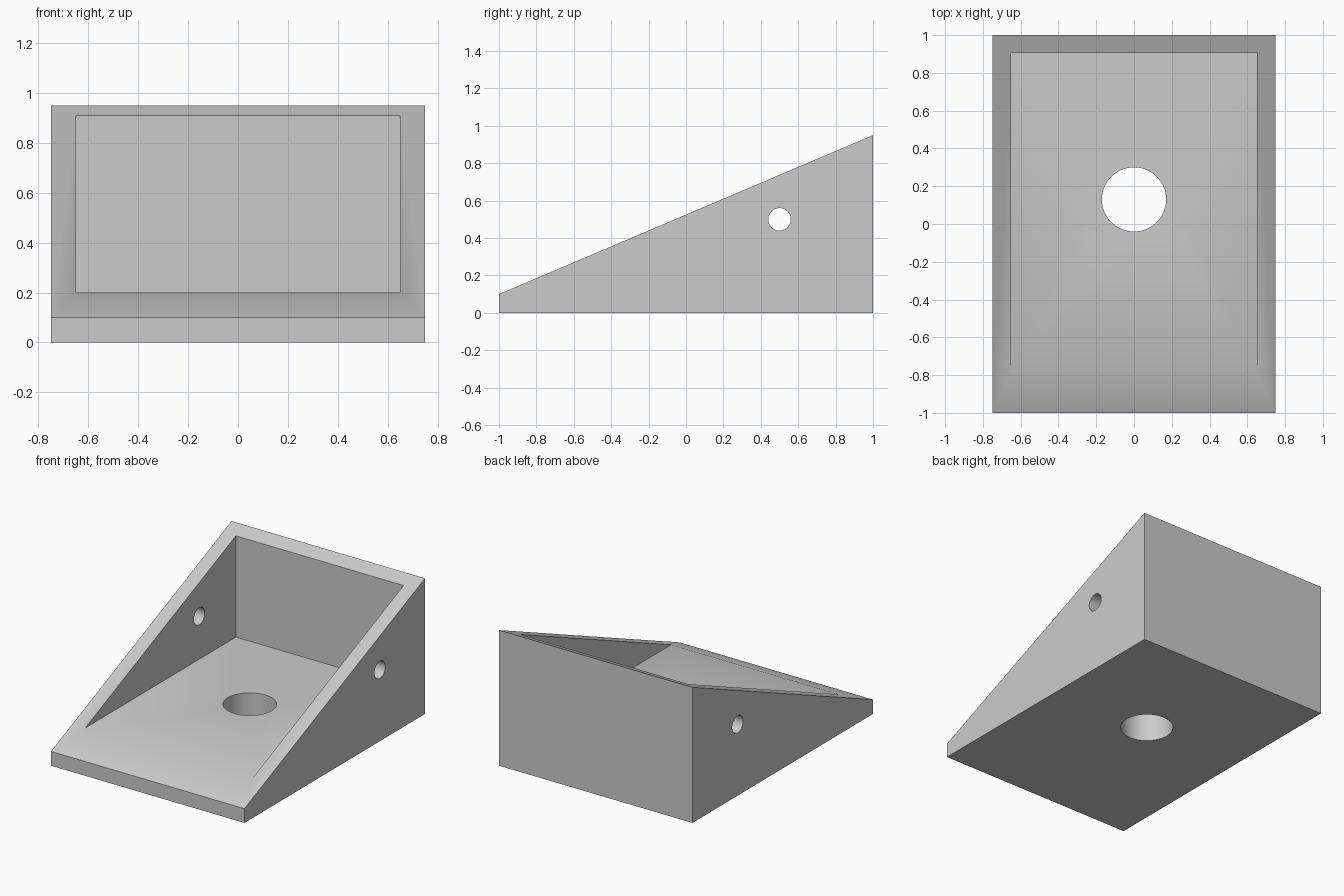
import bpy
import bmesh
from mathutils import Matrix

default_cube = bpy.data.objects.get("Cube")
if default_cube:
    bpy.data.objects.remove(default_cube, do_unlink=True)

GREY = (0.6, 0.6, 0.6, 1.0)
material = bpy.data.materials.new("plain grey")
material.use_nodes = True
material.diffuse_color = GREY
material.node_tree.nodes["Principled BSDF"].inputs["Base Color"].default_value = GREY


def add_object(name, bm):
    bmesh.ops.recalc_face_normals(bm, faces=bm.faces)
    mesh = bpy.data.meshes.new(name)
    bm.to_mesh(mesh)
    bm.free()
    mesh.materials.append(material)
    obj = bpy.data.objects.new(name, mesh)
    bpy.context.collection.objects.link(obj)
    return obj


def prism(name, profile, half_width):
    """Extrude a side profile of (y, z) points across x."""
    bm = bmesh.new()
    face = bm.faces.new([bm.verts.new((-half_width, y, z)) for y, z in profile])
    side = bmesh.ops.extrude_face_region(bm, geom=[face])["geom"]
    verts = [v for v in side if isinstance(v, bmesh.types.BMVert)]
    bmesh.ops.translate(bm, verts=verts, vec=(2 * half_width, 0, 0))
    return add_object(name, bm)


def cylinder(name, centre, radius, depth, axis):
    turn = Matrix.Rotation(1.5707963, 4, "Y") if axis == "X" else Matrix()
    bm = bmesh.new()
    bmesh.ops.create_cone(bm, cap_ends=True, segments=64, radius1=radius,
                          radius2=radius, depth=depth,
                          matrix=Matrix.Translation(centre) @ turn)
    return add_object(name, bm)


# Sloped solid block
body = prism("wedge_body", [(-1, 0), (1, 0), (1, 0.95), (-1, 0.1)], 0.75)

# Pocket with a level floor, cable hole in the floor, cross hole in both walls
cutters = [
    prism("pocket_cutter", [(-0.95, 0.2), (0.905, 0.2), (0.905, 1.5), (-0.95, 1.5)], 0.65),
    cylinder("floor_hole_cutter", (0, 0.13, 0.1), 0.17, 0.4, "Z"),
    cylinder("side_hole_cutter", (0, 0.5, 0.5), 0.06, 2, "X"),
]
for cutter in cutters:
    cut = body.modifiers.new(cutter.name, "BOOLEAN")
    cut.operation = "DIFFERENCE"
    cut.solver = "EXACT"
    cut.object = cutter

# Apply the cuts and drop the cutters
bpy.context.view_layer.objects.active = body
body.select_set(True)
for cutter in cutters:
    cutter.select_set(False)
    bpy.ops.object.modifier_apply(modifier=cutter.name)
    bpy.data.objects.remove(cutter, do_unlink=True)
bpy.ops.object.shade_smooth_by_angle()
